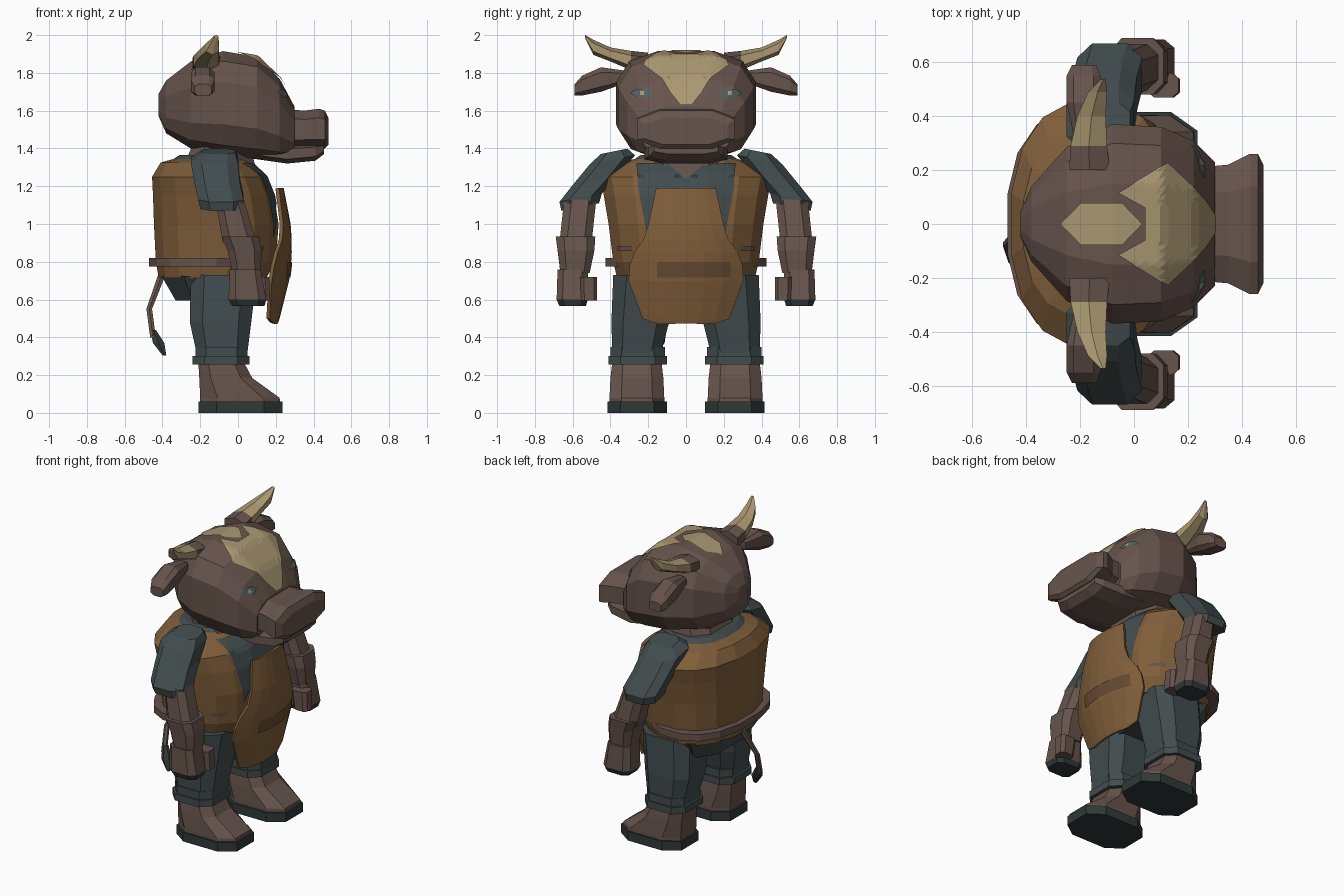
import bpy, bmesh, math
from mathutils import Vector
from mathutils.bvhtree import BVHTree

cube = bpy.data.objects.get("Cube")
if cube:
    bpy.data.objects.remove(cube)


def material(name, *rgb):
    mat = bpy.data.materials.new(name)
    mat.use_nodes = True
    mat.diffuse_color = (*rgb, 1)
    mat.node_tree.nodes["Principled BSDF"].inputs["Base Color"].default_value = (*rgb, 1)
    return mat


HIDE = material("brown hide", .135, .088, .073)
VEST = material("tan leather", .215, .112, .042)
DARK_LEATHER = material("dark leather", .13, .07, .03)
CLOTH = material("slate cloth", .054, .072, .076)
SOLE = material("dark hoof", .03, .04, .04)
CREAM = material("cream horn", .4, .31, .165)
EYE = material("teal eye", .08, .12, .11)


def finish(name, bm, mats, rule=None, mirror=False):
    bmesh.ops.recalc_face_normals(bm, faces=bm.faces)
    if rule:
        for face in bm.faces:
            face.material_index = rule(face.calc_center_median())
    mesh = bpy.data.meshes.new(name)
    bm.to_mesh(mesh)
    bm.free()
    for mat in mats:
        mesh.materials.append(mat)
    ob = bpy.data.objects.new(name, mesh)
    bpy.context.scene.collection.objects.link(ob)
    if mirror:
        modifier = ob.modifiers.new("Mirror", 'MIRROR')
        modifier.use_axis = (False, True, False)
    return ob


def loft(name, mats, axis, rows, sides=8, square=.7, tilt=0, rule=None, mirror=False):
    """Stack rounded-box rings; a row is position, low, high, then a half width or two limits."""
    bm = bmesh.new()
    angles = [math.tau * (i + .5) / sides for i in range(sides)]
    unit = [[math.copysign(abs(t) ** square, t) for t in (math.cos(a), math.sin(a))] for a in angles]
    reach = max(u for u, v in unit)
    previous = None
    for position, low, high, *width in rows:
        near, far = width if len(width) > 1 else (-width[0], width[0])
        ring = []
        for u, v in unit:
            a = (low + high + u / reach * (high - low)) / 2
            shift = v / reach * (far - near) / 2
            b = (near + far) / 2 + shift
            p = position + tilt * shift
            ring.append(bm.verts.new({'x': (p, b, a), 'y': (a, p, b), 'z': (a, b, p)}[axis]))
        if previous:
            for i in range(sides):
                bm.faces.new((previous[i - 1], previous[i], ring[i], ring[i - 1]))
        else:
            bm.faces.new(ring)
        previous = ring
    bm.faces.new(previous)
    return finish(name, bm, mats, rule, mirror)


def plate(name, mat, target, axis, outline, lift=.007, mirror=False):
    """Drape a flat outline on a part, from above ('z') or from the face side ('x')."""
    mesh = target.data
    tree = BVHTree.FromPolygons([v.co for v in mesh.vertices], [tuple(p.vertices) for p in mesh.polygons])
    bm = bmesh.new()
    far = 3
    bm.faces.new([bm.verts.new((a, b, far) if axis == 'z' else (far, a, b)) for a, b in outline])
    bmesh.ops.triangulate(bm, faces=bm.faces)
    bmesh.ops.subdivide_edges(bm, edges=bm.edges, cuts=7, use_grid_fill=True)
    ray = Vector((0, 0, -1)) if axis == 'z' else Vector((-1, 0, 0))
    for vert in bm.verts:
        hit = tree.ray_cast(vert.co, ray)
        if hit[0] is None:
            hit = tree.find_nearest(vert.co)
        normal = hit[1] if hit[1].dot(ray) < 0 else -hit[1]
        vert.co = hit[0] + normal * lift
    return finish(name, bm, [mat], mirror=mirror)


def oval(a, b, width, height, sides=6):
    angles = [math.tau * i / sides for i in range(sides)]
    return [(a + width * math.cos(t), b + height * math.sin(t)) for t in angles]


def rectangle(a, b, width, height):
    return [(a + i * width, b + j * height) for i, j in ((-1, -1), (1, -1), (1, 1), (-1, 1))]


# Head, muzzle and jaw
head = loft("head", [HIDE], 'x', [
    (-.42, 1.57, 1.69, .05), (-.38, 1.48, 1.76, .14), (-.25, 1.4, 1.86, .285),
    (-.08, 1.365, 1.915, .37), (.1, 1.345, 1.885, .36), (.22, 1.34, 1.77, .31),
    (.3, 1.35, 1.62, .23)], sides=12, square=.68)
loft("muzzle", [HIDE], 'x', [
    (.24, 1.39, 1.61, .21), (.35, 1.4, 1.6, .22),
    (.43, 1.4, 1.61, .26), (.46, 1.4, 1.6, .26), (.48, 1.42, 1.56, .22)])
loft("jaw", [HIDE], 'x', [
    (.05, 1.35, 1.44, .2), (.26, 1.32, 1.42, .22),
    (.41, 1.335, 1.43, .2), (.455, 1.37, 1.43, .17)])
loft("neck", [HIDE], 'z', [(1.28, -.3, .1, .23), (1.42, -.24, .06, .2)])

# Face markings and eyes
left_edge = [(.297, .03), (.26, .085), (.21, .14), (.12, .225), (-.06, .115), (.04, .06)]
right_edge = [(x, -y) for x, y in reversed(left_edge)]
plate("forehead_blaze", CREAM, head, 'z', left_edge + right_edge, lift=.009)
plate("crown_patch", CREAM, head, 'z', oval(-.12, 0, .15, .09))
plate("eye", EYE, head, 'x', oval(.23, 1.69, .06, .025), mirror=True)
plate("pupil", CREAM, head, 'x', rectangle(.23, 1.69, .01, .01), lift=.009, mirror=True)

# Horns and ears
loft("horn", [HIDE, CREAM], 'y', [
    (.2, -.24, -.09, 1.8, 1.9), (.29, -.235, -.1, 1.82, 1.91),
    (.4, -.21, -.105, 1.865, 1.93), (.49, -.17, -.1, 1.9, 1.97),
    (.535, -.125, -.105, 1.985, 2)],
    sides=6, square=.9, rule=lambda c: int(c.y > .28), mirror=True)
loft("ear", [HIDE], 'y', [
    (.31, -.22, -.15, 1.75, 1.81), (.45, -.25, -.125, 1.7, 1.83),
    (.55, -.25, -.125, 1.68, 1.785), (.59, -.23, -.14, 1.68, 1.74)], square=.6, mirror=True)

# Torso in a sleeveless jerkin with a shirt collar
torso = loft("jerkin", [VEST, CLOTH], 'z', [
    (.715, -.42, .15, .365), (.8, -.435, .2, .385), (1, -.445, .215, .41),
    (1.15, -.45, .19, .435), (1.25, -.455, .15, .455), (1.325, -.41, .07, .34),
    (1.345, -.34, .05, .27), (1.365, -.31, .03, .24)],
    sides=16, square=.85, rule=lambda c: int(c.z > 1.34))
plate("shirt_front", CLOTH, torso, 'x', [
    (0, 1.13), (.12, 1.1), (.2, .92), (.25, 1.18), (.26, 1.318), (.1, 1.318), (0, 1.235)],
    mirror=True)
plate("open_neck", HIDE, torso, 'x', [(-.1, 1.318), (0, 1.235), (.1, 1.318)])
plate("pocket_flap", HIDE, torso, 'x', rectangle(.32, .87, .035, .012), mirror=True)
loft("belt", [HIDE], 'z', [(z, -.47, .1, .425) for z in (.775, .82)], sides=16, square=.85)
loft("pelvis", [CLOTH], 'z', [(.595, -.33, .04, .27), (.725, -.405, .12, .35)])

# Apron: a bowed sheet given thickness
bm = bmesh.new()
previous = None
for z, half_width in [(1.19, .155), (1, .195), (.92, .22), (.85, .27),
                      (.78, .295), (.7, .3), (.5, .225), (.475, .15)]:
    bow = .275 - .45 * (z - .88) ** 2
    row = [bm.verts.new((bow - y * y, y, z)) for y in [half_width * i / 3 for i in range(-3, 4)]]
    if previous:
        for a, b, c, d in zip(previous, row, row[1:], previous[1:]):
            bm.faces.new((a, b, c, d))
    previous = row
apron = finish("apron", bm, [VEST])
solid = apron.modifiers.new("Thickness", 'SOLIDIFY')
solid.thickness = .02
solid.offset = 0
plate("apron_pouch", DARK_LEATHER, apron, 'x', rectangle(.04, .76, .19, .04), lift=.016)

# Sleeves, forearms and hands
loft("sleeve", [CLOTH], 'z', [
    (1.09, -.2, .03, .46, .66), (1.14, -.21, .03, .445, .67),
    (1.23, -.23, .01, .36, .6), (1.34, -.25, 0, .27, .51),
    (1.385, -.19, -.015, .31, .45)], tilt=-.2, mirror=True)
loft("forearm", [HIDE], 'z', [
    (.9, -.08, .1, .5, .67), (1.13, -.12, .03, .475, .645)], mirror=True)
loft("bracer", [HIDE], 'z', [
    (.74, -.03, .12, .51, .665), (.86, -.055, .125, .485, .68),
    (.935, -.085, .11, .48, .69)], square=.6, mirror=True)
loft("hand", [HIDE, SOLE], 'z', [
    (.565, -.03, .14, .53, .67), (.6, -.05, .15, .52, .685),
    (.76, -.045, .12, .52, .68)], square=.55, rule=lambda c: int(c.z < .6), mirror=True)
loft("thumb", [HIDE], 'z', [
    (.595, .07, .17, .47, .555), (.72, .05, .165, .47, .56)], square=.6, mirror=True)

# Trousers, cuffs and boots
loft("trouser_leg", [CLOTH], 'z', [
    (.32, -.22, .05, .13, .39), (.48, -.255, .07, .09, .395),
    (.73, -.25, .1, .04, .385)], square=.6, mirror=True)
loft("cuff_hem", [CLOTH], 'z', [(z, -.24, .06, .1, .41) for z in (.255, .3)], square=.6, mirror=True)
loft("cuff", [CLOTH], 'z', [(z, -.225, .05, .11, .4) for z in (.29, .35)], square=.6, mirror=True)
loft("boot", [HIDE], 'z', [
    (.05, -.2, .225, .115, .405), (.08, -.2, .22, .115, .405),
    (.185, -.205, .075, .12, .4), (.27, -.21, .03, .13, .39)], square=.65, mirror=True)
loft("boot_sole", [SOLE], 'z', [(z, -.21, .235, .1, .415) for z in (0, .06)], square=.65, mirror=True)

# Tail swept to one side, with a dark tuft
for name, mat, path in [
        ("tail", HIDE, [(.4, -.45, .015), (.55, -.47, .015), (.74, -.4, .02)]),
        ("tail_tuft", SOLE, [(.305, -.39, .01), (.37, -.42, .03), (.44, -.45, .015)])]:
    sweep = [(z, x, .4 * (z - .74), r) for z, x, r in path]
    loft(name, [mat], 'z', [(z, x - r, x + r, y - r, y + r) for z, x, y, r in sweep], sides=6, square=1)
